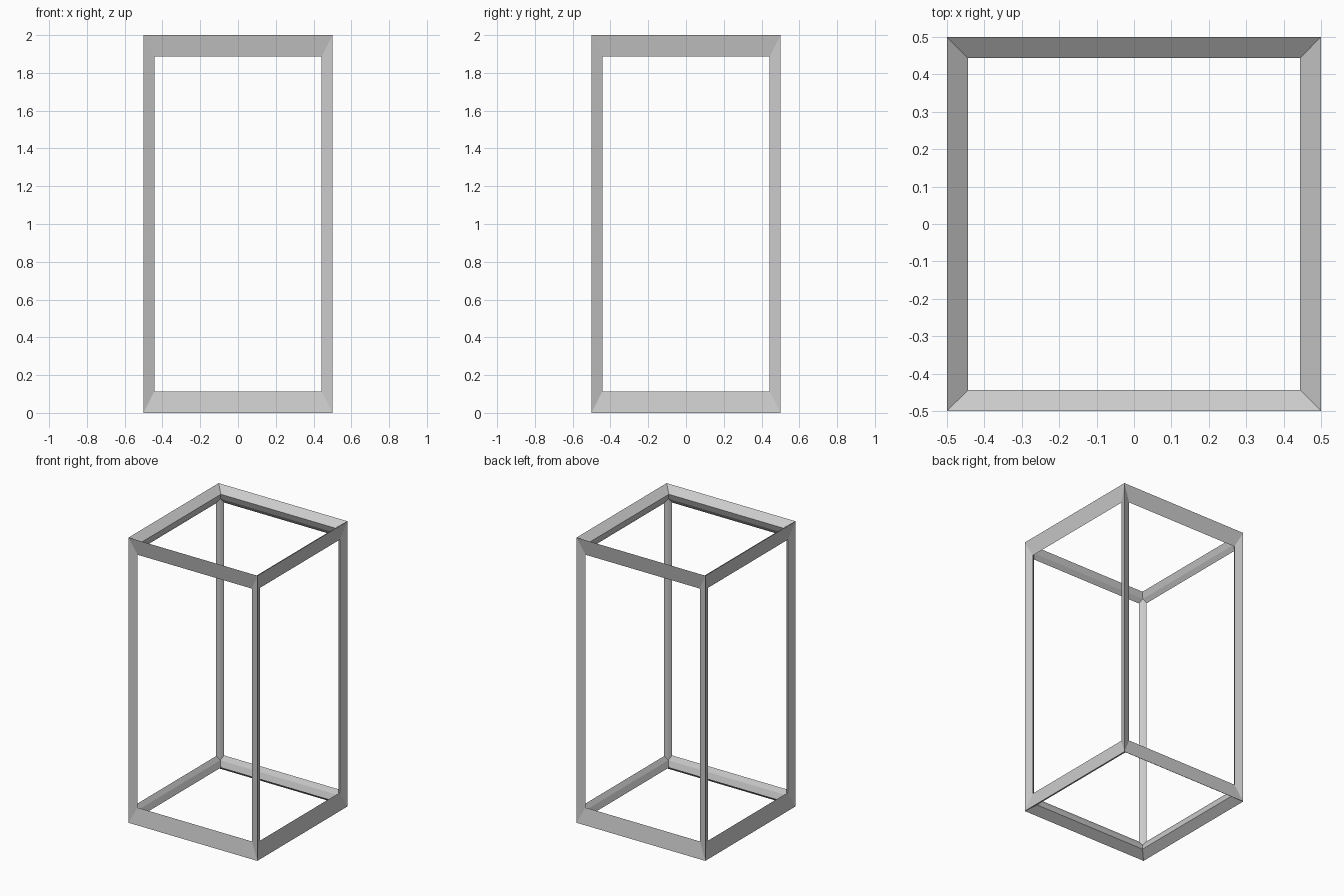
import bpy
from math import sqrt

if "Cube" in bpy.data.objects:
    bpy.data.objects.remove(bpy.data.objects["Cube"])

THICK = 0.15                           # bar thickness on a 2-unit cube
FIT = 1 / (1 + THICK / 2 / sqrt(3))    # keeps the outer corners at exactly 1 x 1 x 2

# Open box frame: stretched cube turned into kite-section bars along its edges
bpy.ops.mesh.primitive_cube_add(size=2, location=(0, 0, 1))
frame = bpy.context.object
frame.name = "box_frame"
frame.scale = (0.5 * FIT, 0.5 * FIT, FIT)

wire = frame.modifiers.new("bars", 'WIREFRAME')
wire.thickness = THICK
wire.offset = 0
wire.use_even_offset = True
wire.use_relative_offset = False
wire.use_replace = True
